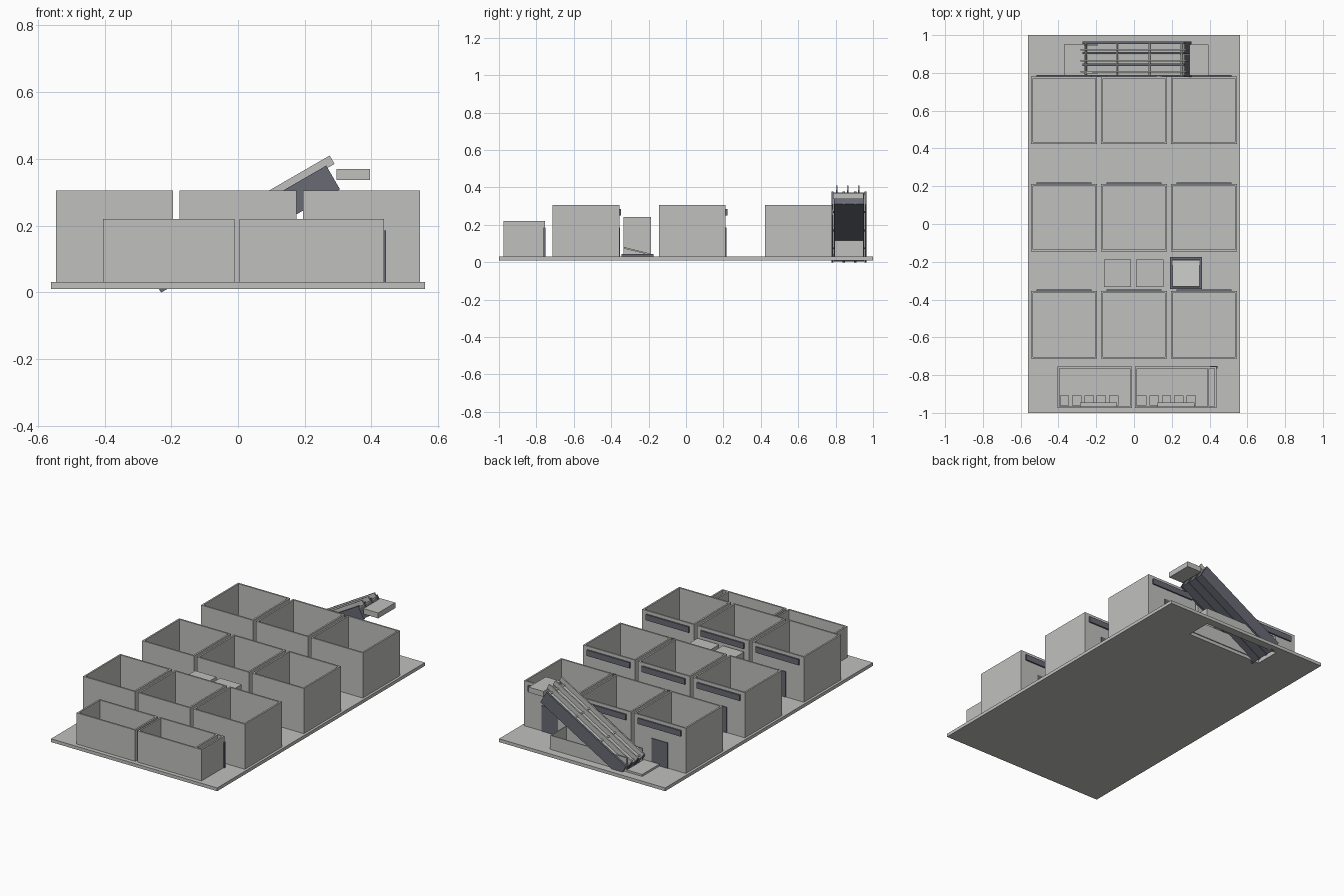
import bpy, math
from mathutils import Matrix, Vector

if "Cube" in bpy.data.objects:
    bpy.data.objects.remove(bpy.data.objects["Cube"])


def material(name, col):
    m = bpy.data.materials.new(name)
    m.diffuse_color = (*col, 1)
    m.use_nodes = True
    m.node_tree.nodes["Principled BSDF"].inputs["Base Color"].default_value = m.diffuse_color
    return m


GREY = material("light grey", (0.53, 0.53, 0.52))
DARK = material("dark slate", (0.14, 0.145, 0.175))

FACES = [(0, 3, 2, 1), (4, 5, 6, 7), (0, 1, 5, 4), (1, 2, 6, 5), (2, 3, 7, 6), (3, 0, 4, 7)]


def boxes(name, specs, mat, mtx=None):
    """One object from several (x0, x1, y0, y1, z0, z1) boxes."""
    verts, faces = [], []
    for x0, x1, y0, y1, z0, z1 in specs:
        b = len(verts)
        for z in (z0, z1):
            verts += [(x0, y0, z), (x1, y0, z), (x1, y1, z), (x0, y1, z)]
        faces += [tuple(b + i for i in f) for f in FACES]
    me = bpy.data.meshes.new(name)
    me.from_pydata(verts, [], faces)
    me.materials.append(mat)
    if mtx:
        me.transform(mtx)
    ob = bpy.data.objects.new(name, me)
    bpy.context.collection.objects.link(ob)
    return ob


def ring(x0, x1, y0, y1, z0, z1, t=0.01):
    """Four walls around a rectangle."""
    return [(x0, x1, y0, y0 + t, z0, z1), (x0, x1, y1 - t, y1, z0, z1),
            (x0, x0 + t, y0 + t, y1 - t, z0, z1), (x1 - t, x1, y0 + t, y1 - t, z0, z1)]


# floor slab with the escalator opening left out
HX0, HX1, HY0, HY1 = -0.265, 0.25, 0.795, 0.95
boxes("floor_slab", [(-0.56, 0.56, -1, HY0, 0.01, 0.03), (-0.56, 0.56, HY1, 1, 0.01, 0.03),
                     (-0.56, HX0, HY0, HY1, 0.01, 0.03), (HX1, 0.56, HY0, HY1, 0.01, 0.03)], GREY)

# nine open-topped shops with a sign band and a door on the back side
for r, yb in enumerate((0.78, 0.212, -0.356)):
    for c, x in enumerate((-0.37, 0, 0.37)):
        n = f"_{r}_{c}"
        boxes("shop_walls" + n, ring(x - 0.175, x + 0.175, yb - 0.357, yb, 0.03, 0.305), GREY)
        boxes("shop_sign" + n, [(x - 0.145, x + 0.145, yb, yb + 0.009, 0.25, 0.285)], DARK)
        boxes("shop_door" + n, [(x - 0.055, x + 0.055, yb, yb + 0.004, 0.03, 0.185)], DARK)

# two washrooms with fixtures along the front wall
for i, (x0, x1) in enumerate(((-0.405, -0.01), (0.005, 0.437))):
    walls = ring(x0, x1, -0.975, -0.755, 0.03, 0.22)
    if i:
        walls.append((0.388, 0.398, -0.965, -0.765, 0.03, 0.22))
    boxes(f"washroom_walls_{i}", walls, GREY)
    fix = [(x0 + 0.012 + 0.065 * k, x0 + 0.062 + 0.065 * k, -0.96, -0.908, 0.03, 0.075)
           for k in range(5)]
    fix.append((x0 + 0.12, x0 + 0.315, -0.965, -0.945, 0.03, 0.09))
    boxes(f"washroom_fixtures_{i}", fix, GREY)
boxes("washroom_door", [(0.403, 0.443, -0.765, -0.752, 0.03, 0.185)], DARK)

# two kiosks and a low display stand in the hall
boxes("kiosks", [(-0.158, -0.015, -0.333, -0.187, 0.03, 0.242),
                 (0.01, 0.155, -0.333, -0.187, 0.03, 0.242)], GREY)
boxes("display_base", ring(0.19, 0.36, -0.345, -0.175, 0.03, 0.045, 0.014)
      + [(0.204, 0.346, -0.331, -0.189, 0.03, 0.036)], DARK)
tilt = Matrix.Translation((0.275, -0.262, 0.06)) @ Matrix.Rotation(-0.24, 4, 'X')
boxes("display_panel", [(-0.072, 0.072, -0.072, 0.072, -0.004, 0.004)], GREY, tilt)

# low parapet around the opening and the two landings
boxes("parapet", ring(HX0, HX1, HY0, HY1, 0.03, 0.115, 0.006)[:2]
      + ring(HX0, HX1, HY0, HY1, 0.03, 0.115, 0.006)[3:], GREY)
boxes("upper_landing", [(0.295, 0.395, 0.785, 0.95, 0.337, 0.37)], GREY)
boxes("lower_landing", [(-0.37, -0.265, 0.785, 0.95, 0.012, 0.042)], GREY)

# escalators: three dark lanes with light treads, slim panels and hand rails, all sloped 30 degrees
slope = Matrix.Translation((-0.23, 0, 0.004)) @ Matrix.Rotation(-math.radians(30), 4, 'Y')
lanes = [(0.79, 0.836), (0.849, 0.898), (0.911, 0.953)]
boxes("escalator_lanes", [(0, 0.613, a, b, 0.0, 0.064) for a, b in lanes], DARK, slope)
boxes("escalator_treads", [(0, 0.613, a, b, 0.064, 0.07) for a, b in lanes], GREY, slope)
boxes("escalator_panels", [(-0.003, 0.616, y - 0.006, y + 0.006, -0.004, 0.078)
                           for y in (0.783, 0.843, 0.905, 0.96)], DARK, slope)
boxes("escalator_rails", [(-0.003, 0.64, y - 0.004, y + 0.004, 0.07, 0.099)
                          for y in (0.805, 0.864, 0.923)], GREY, slope)
boxes("escalator_crossbars", [(s, s + 0.008, 0.78, 0.96, 0.07, 0.077)
                              for s in (0.01, 0.2, 0.4, 0.595)], GREY, slope)
